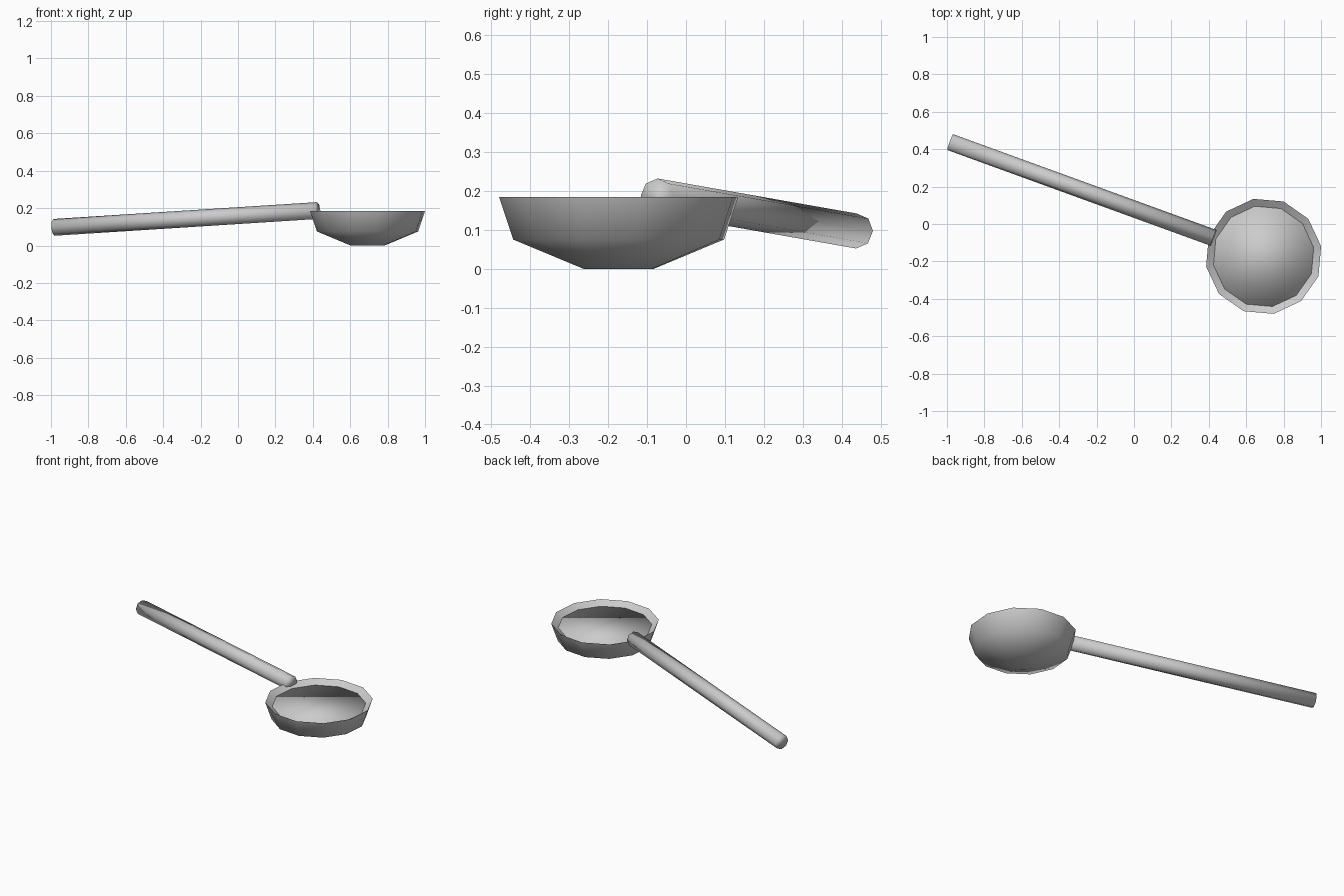
import bpy, bmesh, math
from mathutils import Vector

if "Cube" in bpy.data.objects:
    bpy.data.objects.remove(bpy.data.objects["Cube"])

grey = bpy.data.materials.new("plain_grey")
grey.diffuse_color = (0.6, 0.6, 0.6, 1)
grey.use_nodes = True
grey.node_tree.nodes["Principled BSDF"].inputs["Base Color"].default_value = grey.diffuse_color

CENTRE = Vector((0.693, -0.173, 0))
SIDES = 12
TURN = math.radians(10)   # one corner points along the handle


def finish(name, bm):
    me = bpy.data.meshes.new(name)
    bm.to_mesh(me)
    bm.free()
    me.materials.append(grey)
    ob = bpy.data.objects.new(name, me)
    bpy.context.collection.objects.link(ob)
    for p in me.polygons:
        p.use_smooth = True
    return ob


def lathe(name, profile, cap_end):
    """Spin (radius, height) points listed from the bottom outwards."""
    bm = bmesh.new()
    rings = []
    for r, z in profile:
        rings.append([bm.verts.new(CENTRE + Vector((
            r * math.cos(TURN + i * math.tau / SIDES),
            r * math.sin(TURN + i * math.tau / SIDES), z)))
            for i in range(SIDES)])
    for a, b in zip(rings, rings[1:]):
        for i in range(SIDES):
            j = (i + 1) % SIDES
            bm.faces.new((a[i], a[j], b[j], b[i]))
    bm.faces.new(rings[0][::-1])
    if cap_end:
        bm.faces.new(rings[-1])
    return finish(name, bm)


# bowl: faceted outer shell and inward sloping rim
bowl = lathe("bowl", [(0.092, 0), (0.275, 0.075), (0.312, 0.184), (0.272, 0.157)], False)
bpy.context.view_layer.objects.active = bowl
bowl.select_set(True)
bpy.ops.object.shade_smooth_by_angle(angle=math.radians(60))
bowl.select_set(False)

# flat filling just below the rim
lathe("bowl_filling", [(0.272, 0.11), (0.272, 0.157)], True)

# handle: eight-sided rod rising towards the rim
start = Vector((-0.983, 0.438, 0.097))
end = Vector((0.425, -0.074, 0.187))
axis = end - start
bm = bmesh.new()
bmesh.ops.create_cone(bm, cap_ends=True, segments=8, radius1=0.045,
                      radius2=0.045, depth=axis.length)
handle = finish("handle", bm)
handle.rotation_mode = 'QUATERNION'
handle.rotation_quaternion = axis.to_track_quat('Z', 'Y')
handle.location = (start + end) / 2
